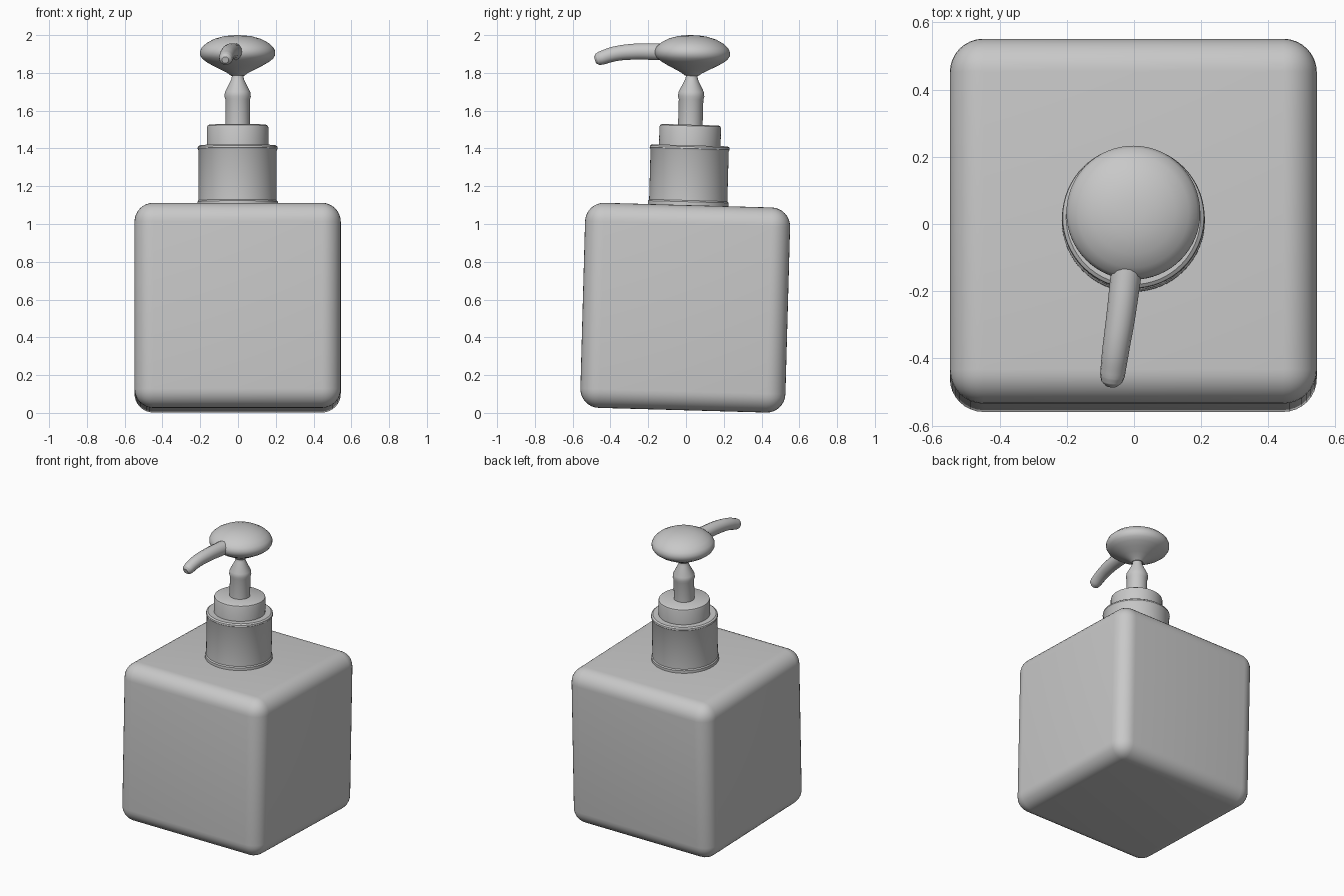
import bpy, bmesh, math
from mathutils import Matrix, Vector

cube = bpy.data.objects.get("Cube")
if cube:
    bpy.data.objects.remove(cube, do_unlink=True)

grey = bpy.data.materials.new("plain grey")
grey.use_nodes = True
COLOUR = (0.58, 0.58, 0.58, 1)
grey.diffuse_color = COLOUR
grey.node_tree.nodes["Principled BSDF"].inputs["Base Color"].default_value = COLOUR

# The whole bottle leans slightly backwards about this pivot
PIVOT = Vector((-0.002, -0.004, 0.557))
LEAN = Matrix.Translation(PIVOT) @ Matrix.Rotation(math.radians(-1.6), 4, "X")


def smooth(obj, angle=35):
    bpy.ops.object.select_all(action="DESELECT")
    obj.select_set(True)
    bpy.context.view_layer.objects.active = obj
    bpy.ops.object.shade_smooth_by_angle(angle=math.radians(angle))


def finish(name, bm):
    bmesh.ops.recalc_face_normals(bm, faces=bm.faces)
    mesh = bpy.data.meshes.new(name)
    bm.to_mesh(mesh)
    bm.free()
    mesh.materials.append(grey)
    obj = bpy.data.objects.new(name, mesh)
    bpy.context.collection.objects.link(obj)
    obj.matrix_world = LEAN
    smooth(obj)
    return obj


def lathe(name, profile, steps=64):
    """Revolve (radius, height) points about the bottle axis."""
    bm = bmesh.new()
    verts = [bm.verts.new((r, 0, z - PIVOT.z)) for r, z in profile]
    edges = [bm.edges.new(pair) for pair in zip(verts, verts[1:])]
    bmesh.ops.spin(bm, geom=verts + edges, cent=(0, 0, 0), axis=(0, 0, 1),
                   angle=math.tau, steps=steps, use_duplicate=False)
    bmesh.ops.remove_doubles(bm, verts=bm.verts, dist=0.0005)
    return finish(name, bm)


# Rounded square bottle
bm = bmesh.new()
bmesh.ops.create_cube(bm, size=1)
bmesh.ops.scale(bm, vec=(1.092, 1.086, 1.086), verts=bm.verts)
bmesh.ops.bevel(bm, geom=bm.edges[:], offset=0.1, segments=8, profile=0.5,
                affect="EDGES")
finish("bottle_body", bm)

# Screw collar with a thin foot ring, and the step above it
lathe("collar", [(0, 1.08), (0.213, 1.08), (0.213, 1.118), (0.207, 1.125),
                 (0.207, 1.39), (0.212, 1.4), (0.21, 1.41), (0.2, 1.417),
                 (0, 1.417)])
lathe("collar_step", [(0, 1.4), (0.163, 1.4), (0.163, 1.51), (0.16, 1.52),
                      (0.15, 1.526), (0, 1.526)])

# Stem with a tapered shoulder
lathe("pump_stem", [(0, 1.5), (0.065, 1.5), (0.065, 1.66), (0.07, 1.675),
                    (0.067, 1.7), (0.034, 1.765), (0.03, 1.785),
                    (0.03, 1.83), (0, 1.83)])

# Domed press head
lathe("pump_head", [(0, 1.785), (0.035, 1.785), (0.055, 1.8), (0.09, 1.818),
                    (0.13, 1.838), (0.165, 1.858), (0.188, 1.876),
                    (0.199, 1.895), (0.199, 1.915), (0.19, 1.935),
                    (0.165, 1.958), (0.125, 1.98), (0.075, 1.994),
                    (0.035, 1.999), (0, 2.0)])

# Bent spout, swept along a curve and rounded at the tip
curve = bpy.data.curves.new("spout", "CURVE")
curve.dimensions = "3D"
curve.bevel_depth = 1
curve.bevel_resolution = 5
curve.use_fill_caps = True
path = [(0, 0, 1.91, 0.046), (-0.022, -0.14, 1.912, 0.046),
        (-0.04, -0.28, 1.912, 0.043), (-0.055, -0.38, 1.9, 0.04),
        (-0.064, -0.45, 1.878, 0.037), (-0.066, -0.468, 1.872, 0.032),
        (-0.067, -0.481, 1.868, 0.018)]
spline = curve.splines.new("BEZIER")
spline.bezier_points.add(len(path) - 1)
for point, (x, y, z, radius) in zip(spline.bezier_points, path):
    point.co = (x, y, z)
    point.radius = radius
    point.handle_left_type = point.handle_right_type = "AUTO"
spline.resolution_u = 6
curve.materials.append(grey)
spout = bpy.data.objects.new("spout", curve)
bpy.context.collection.objects.link(spout)
bpy.ops.object.select_all(action="DESELECT")
spout.select_set(True)
bpy.context.view_layer.objects.active = spout
bpy.ops.object.convert(target="MESH")
smooth(bpy.context.view_layer.objects.active, 50)
